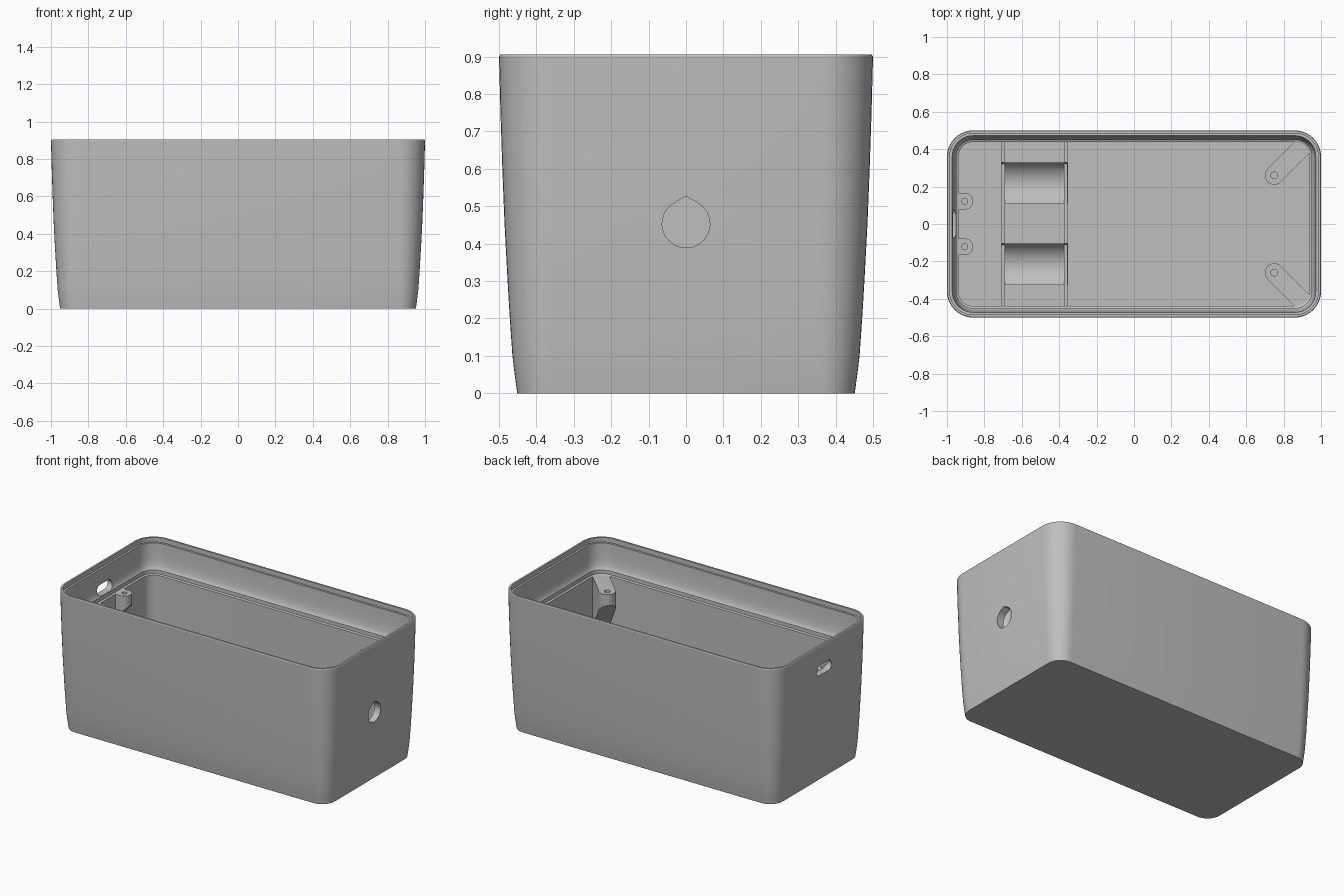
import bpy, bmesh, math
from mathutils import Vector

if "Cube" in bpy.data.objects:
    bpy.data.objects.remove(bpy.data.objects["Cube"])

grey = bpy.data.materials.new("grey plastic")
grey.diffuse_color = (0.52, 0.52, 0.52, 1)
grey.use_nodes = True
grey.node_tree.nodes["Principled BSDF"].inputs["Base Color"].default_value = grey.diffuse_color


def finish(bm, name, smooth=True):
    bmesh.ops.recalc_face_normals(bm, faces=bm.faces)
    me = bpy.data.meshes.new(name)
    bm.to_mesh(me)
    bm.free()
    ob = bpy.data.objects.new(name, me)
    bpy.context.collection.objects.link(ob)
    me.materials.append(grey)
    return ob


def loft(rings, name):
    """Skin closed rings of points and cap both ends."""
    bm = bmesh.new()
    vs = [[bm.verts.new(p) for p in ring] for ring in rings]
    n = len(vs[0])
    for a, b in zip(vs, vs[1:]):
        for i in range(n):
            bm.faces.new((a[i], a[(i + 1) % n], b[(i + 1) % n], b[i]))
    bm.faces.new(vs[0])
    bm.faces.new(vs[-1])
    return finish(bm, name)


def cut(ob, cutter):
    m = ob.modifiers.new("cut", 'BOOLEAN')
    m.operation = 'DIFFERENCE'
    m.solver = 'EXACT'
    m.object = cutter
    bpy.context.view_layer.objects.active = ob
    bpy.ops.object.modifier_apply(modifier="cut")
    bpy.data.objects.remove(cutter)


def smooth(ob):
    bpy.ops.object.select_all(action='DESELECT')
    ob.select_set(True)
    bpy.context.view_layer.objects.active = ob
    bpy.ops.object.shade_smooth_by_angle(angle=math.radians(25))


def rounded(inset, z):
    """Rounded rectangle whose corner centres stay at (0.86, 0.36)."""
    r = 0.14 - inset
    pts = []
    for q, (sx, sy) in enumerate(((1, 1), (-1, 1), (-1, -1), (1, -1))):
        for k in range(11):
            a = math.pi / 2 * (q + k / 10)
            pts.append((sx * .86 + r * math.cos(a), sy * .36 + r * math.sin(a), z))
    return pts


def circle(x, y, r, z, n=24):
    return [(x + r * math.cos(2 * math.pi * i / n),
             y + r * math.sin(2 * math.pi * i / n), z) for i in range(n)]


# Tub: bowed outside, stepped rim, filleted shelf, straight lower inside
profile = [(.049, 0), (.042, .05), (.036, .1), (.029, .2), (.023, .3), (.015, .45),
           (.009, .6), (.004, .75), (0, .9), (.003, .905),
           (.015, .905), (.015, .875), (.028, .875), (.030, .82), (.033, .77),
           (.038, .735), (.044, .718), (.050, .71), (.050, .685), (.061, .68), (.061, .03)]
tub = loft([rounded(o, z) for o, z in profile], "tub")

# Teardrop cable hole in the right wall
tear = [(0, .527)]
for k in range(25):
    a = math.radians(120 + 300 * k / 24)
    tear.append((.064 * math.cos(a), .453 + .064 * math.sin(a)))
cut(tub, loft([[(x, y, z) for y, z in tear] for x in (.9, 1.1)], "hole_cutter"))

# Rounded connector slot in the left wall
slot = []
for s in (1, -1):
    for k in range(9):
        a = math.radians(-90 + 180 * k / 8)
        slot.append((s * (.045 + .033 * math.cos(a)), .745 + s * .033 * math.sin(a)))
cut(tub, loft([[(x, y, z) for y, z in slot] for x in (-1.1, -.9)], "slot_cutter"))
smooth(tub)


# Screw bosses: stadium outline with a 45 degree underside running to the wall
def boss(name, x, y, direction, length, r, hole_r):
    d = Vector(direction).normalized()
    side = Vector((-d.y, d.x))
    c = Vector((x, y))
    outline = []
    for k in range(17):
        a = math.radians(90 + 180 * k / 16)
        outline.append(c + d * r * math.cos(a) + side * r * math.sin(a))
    outline += [c + d * length - side * r, c + d * length + side * r]
    top = [(p.x, p.y, .68) for p in outline]
    low = [(p.x, p.y, .61 - ((p - c).dot(d) + r)) for p in outline]
    ob = loft([low, top], name)
    cut(ob, loft([circle(x, y, hole_r, .62), circle(x, y, hole_r, .75)], "screw_cutter"))
    smooth(ob)


for s, tag in ((1, "back"), (-1, "front")):
    boss("corner_boss_" + tag, .75, s * .26, (1, s), .233, .05, .018)
    boss("slot_boss_" + tag, -.905, s * .122, (-1, 0), .055, .045, .016)


# Cradle ribs along the floor
for x, tag in ((-.70, "left"), (-.365, "right")):
    loft([[(x + i, y, z) for i, y in ((-.01, -.45), (.01, -.45), (.01, .45), (-.01, .45))]
          for z in (.02, .14)], "cradle_rib_" + tag)

# Concave cradles between the ribs
for yc, tag in ((.22, "back"), (-.215, "front")):
    arc = [(yc - .11, .02)]
    for k in range(17):
        t = -.11 + .22 * k / 16
        arc.append((yc + t, .215 - math.sqrt(.135 ** 2 - (t + .01) ** 2)))
    arc.append((yc + .11, .02))
    cradle = loft([[(x, y, z) for y, z in arc] for x in (-.711, -.354)], "cradle_" + tag)
    smooth(cradle)
